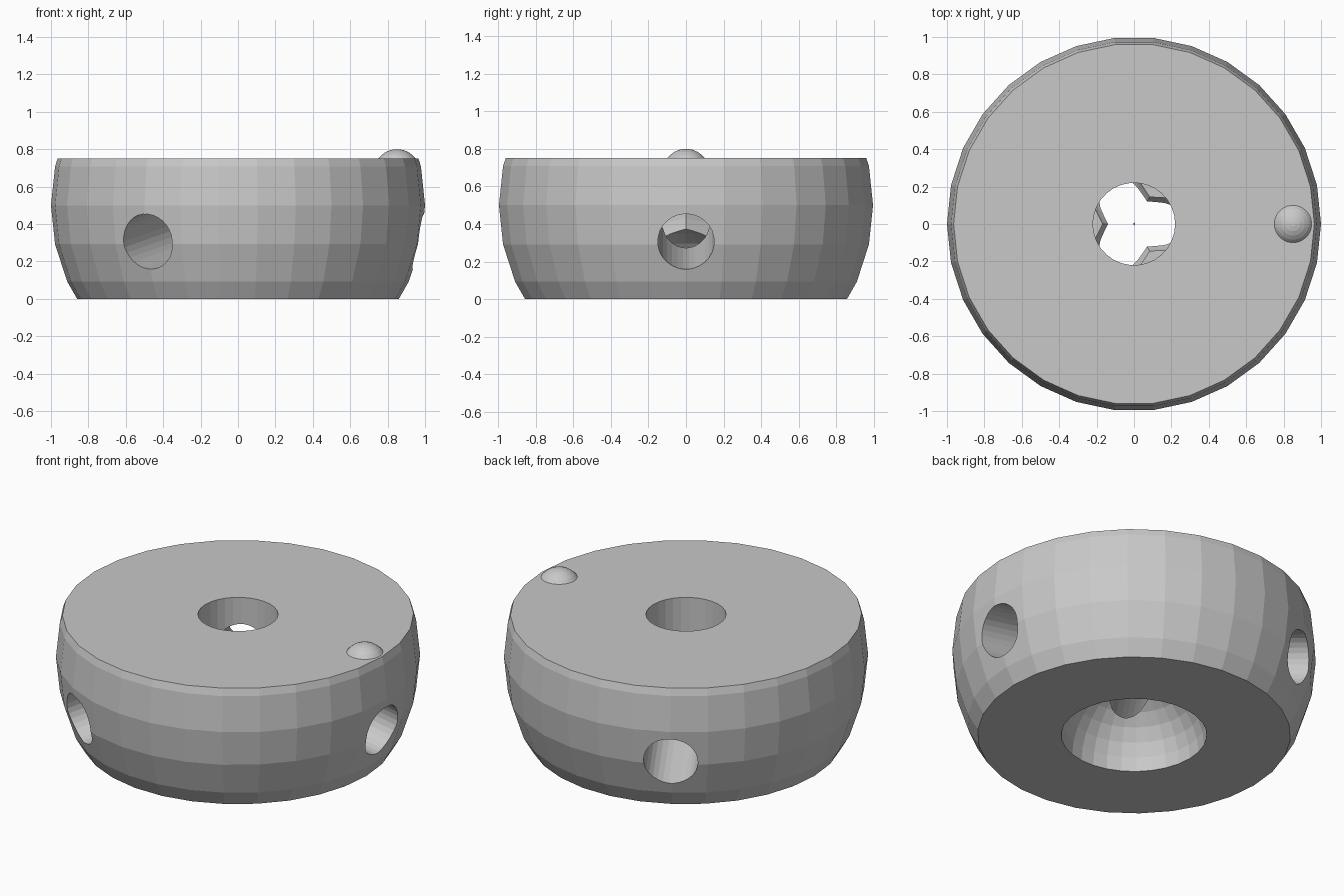
import bpy, bmesh, math
from mathutils import Matrix

if "Cube" in bpy.data.objects:
    bpy.data.objects.remove(bpy.data.objects["Cube"])

SIDES = 30

grey = bpy.data.materials.new("plain grey")
grey.diffuse_color = (0.58, 0.58, 0.58, 1)
grey.use_nodes = True
grey.node_tree.nodes["Principled BSDF"].inputs["Base Color"].default_value = grey.diffuse_color


def make_object(name, bm):
    bmesh.ops.recalc_face_normals(bm, faces=bm.faces)
    mesh = bpy.data.meshes.new(name)
    bm.to_mesh(mesh)
    bm.free()
    mesh.materials.append(grey)
    obj = bpy.data.objects.new(name, mesh)
    bpy.context.collection.objects.link(obj)
    return obj


def lathe(name, profile, offset=(0, 0, 0)):
    """Revolve an (r, z) profile whose two ends lie on the axis."""
    bm = bmesh.new()
    rings = []
    for r, z in profile:
        if r == 0:
            rings.append([bm.verts.new((0, 0, z))] * SIDES)
        else:
            rings.append([bm.verts.new((r * math.cos(2 * math.pi * i / SIDES),
                                        r * math.sin(2 * math.pi * i / SIDES), z))
                          for i in range(SIDES)])
    for a, b in zip(rings, rings[1:]):
        for i in range(SIDES):
            j = (i + 1) % SIDES
            bm.faces.new(list(dict.fromkeys((a[i], a[j], b[j], b[i]))))
    bmesh.ops.translate(bm, verts=bm.verts, vec=offset)
    return make_object(name, bm)


def arc(radius, centre_z, angles):
    """Sphere rings at the given angles from the pole."""
    return [(radius * math.sin(math.radians(a)),
             centre_z + radius * math.cos(math.radians(a))) for a in angles]


# body: truncated ball with a blind bore on top and a round cavity below
top_z = 0.4 * math.cos(math.radians(6))
profile = [(0, top_z)] + arc(0.4, 0, range(6, 90, 12)) + [(0.4, 0), (0.86, 0)]
profile += arc(1, 0.5, (114, 102, 90, 78))
profile += [(0.9644, 0.75), (0.22, 0.75), (0.22, 0.5), (0, 0.5)]
body = lathe("body", profile)

# locating bump near the rim
cap = 0.125 * math.cos(math.radians(6))
bump = lathe("bump", [(0, cap)] + arc(0.125, 0, range(6, 180, 12)) + [(0, -cap)],
             (0.85, 0, 0.675))

# three radial channels sloping up towards the axis
tilt = math.radians(10)
channels = []
for k in range(3):
    bm = bmesh.new()
    bmesh.ops.create_cone(bm, cap_ends=True, segments=SIDES, radius1=0.15,
                          radius2=0.15, depth=1.4,
                          matrix=Matrix.Translation((0, 0, 0.476))
                          @ Matrix.Rotation(k * 2 * math.pi / 3, 4, 'Z')
                          @ Matrix.Rotation(math.pi / 2 + tilt, 4, 'Y')
                          @ Matrix.Translation((0, 0, 0.7)))
    channels.append(make_object("channel_cutter", bm))

# combine, then bake the result and drop the helpers
for tool, op in [(bump, 'UNION')] + [(c, 'DIFFERENCE') for c in channels]:
    mod = body.modifiers.new(tool.name, 'BOOLEAN')
    mod.object = tool
    mod.operation = op
    mod.solver = 'EXACT'
    tool.hide_render = True

bpy.context.view_layer.update()
graph = bpy.context.evaluated_depsgraph_get()
baked = bpy.data.meshes.new_from_object(body.evaluated_get(graph))
body.modifiers.clear()
body.data = baked
for tool in [bump] + channels:
    bpy.data.objects.remove(tool)
